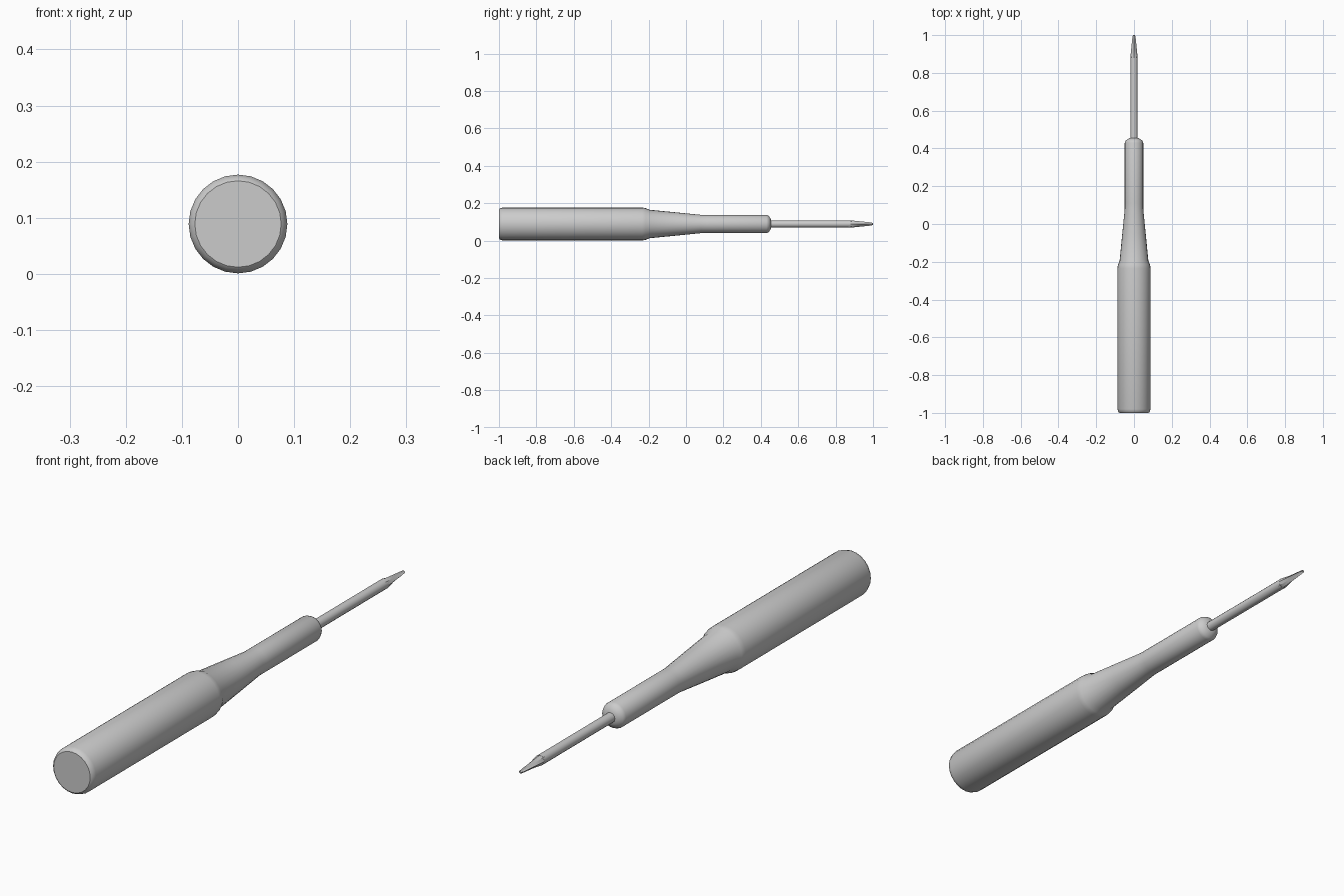
import bpy, bmesh, math

old = bpy.data.objects.get("Cube")
if old:
    bpy.data.objects.remove(old, do_unlink=True)

AXIS_Z = 0.089  # height of the tool's long axis

grey = bpy.data.materials.new("plain grey")
grey.use_nodes = True
colour = (0.6, 0.6, 0.6, 1)
grey.diffuse_color = colour
grey.node_tree.nodes["Principled BSDF"].inputs["Base Color"].default_value = colour


def loft(name, profile, sides, flute=None, angle=35):
    """Skin rings along y; profile is (y, radius) and flute(y) scales odd points inward."""
    bm = bmesh.new()
    rings = []
    for y, r in profile:
        ring = []
        for i in range(sides):
            a = 2 * math.pi * i / sides
            rad = r * (flute(y) if flute and i % 2 else 1)
            ring.append(bm.verts.new((rad * math.cos(a), y, AXIS_Z + rad * math.sin(a))))
        rings.append(ring)
    for a, b in zip(rings, rings[1:]):
        for i in range(sides):
            j = (i + 1) % sides
            bm.faces.new((a[i], a[j], b[j], b[i]))
    bm.faces.new(rings[0])
    bm.faces.new(rings[-1])
    bmesh.ops.recalc_face_normals(bm, faces=bm.faces)
    mesh = bpy.data.meshes.new(name)
    bm.to_mesh(mesh)
    bm.free()
    mesh.materials.append(grey)
    obj = bpy.data.objects.new(name, mesh)
    bpy.context.collection.objects.link(obj)
    bpy.ops.object.select_all(action='DESELECT')
    obj.select_set(True)
    bpy.context.view_layer.objects.active = obj
    bpy.ops.object.shade_smooth_by_angle(angle=math.radians(angle))
    return obj


# Thick grip with a rounded end, tapering into the slim neck
loft("handle", [(-1.0, 0.077), (-0.995, 0.083), (-0.98, 0.088), (-0.235, 0.088),
                (-0.215, 0.085), (-0.195, 0.076), (-0.05, 0.062), (0.08, 0.049),
                (0.11, 0.049), (0.43, 0.049), (0.442, 0.044), (0.455, 0.024)], 24)

# Thin steel shaft
loft("shaft", [(0.44, 0.019), (0.88, 0.019)], 12)

# Fluted cross-shaped point
loft("cross_tip", [(0.87, 0.019), (0.885, 0.019), (0.92, 0.0155), (0.96, 0.0115),
                   (0.99, 0.0085), (1.0, 0.005)], 8,
     flute=lambda y: 1.0 if y < 0.89 else max(0.5, 1 - (y - 0.88) * 6), angle=25)
